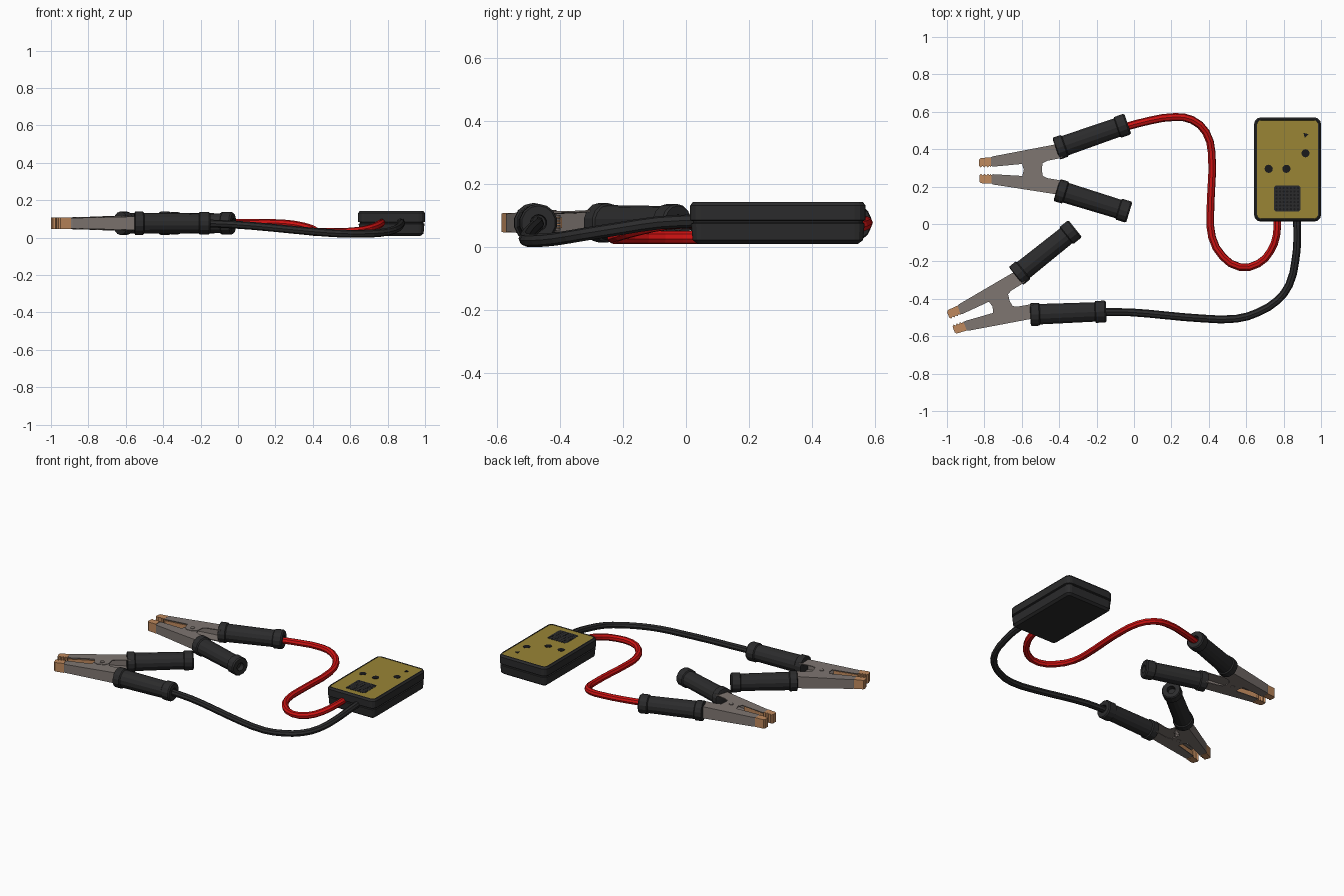
import bpy, bmesh, math
from mathutils import Matrix, Vector

if "Cube" in bpy.data.objects:
    bpy.data.objects.remove(bpy.data.objects["Cube"])


def mat(name, r, g, b):
    m = bpy.data.materials.new(name)
    m.diffuse_color = (r, g, b, 1)
    m.use_nodes = True
    m.node_tree.nodes["Principled BSDF"].inputs["Base Color"].default_value = m.diffuse_color
    return m


BLACK = mat("black rubber", 0.024, 0.024, 0.025)
DARK = mat("dark hole", 0.010, 0.010, 0.011)
RED = mat("red cable", 0.62, 0.006, 0.006)
METAL = mat("grey steel", 0.21, 0.18, 0.165)
COPPER = mat("copper", 0.52, 0.25, 0.11)
GOLD = mat("ochre panel", 0.32, 0.235, 0.036)
ZC = 0.077   # height of the clamp centre plane


def finish(bm, name, material, matrix=None, smooth=False):
    if matrix is not None:
        bm.transform(matrix)
    bmesh.ops.recalc_face_normals(bm, faces=bm.faces)
    me = bpy.data.meshes.new(name)
    bm.to_mesh(me)
    bm.free()
    me.materials.append(material)
    ob = bpy.data.objects.new(name, me)
    bpy.context.collection.objects.link(ob)
    if smooth:
        bpy.ops.object.select_all(action='DESELECT')
        ob.select_set(True)
        bpy.context.view_layer.objects.active = ob
        bpy.ops.object.shade_smooth_by_angle(angle=math.radians(25))
    return ob


def loft(bm, rings, cap=True):
    """Skin a list of equally long closed rings."""
    vs = [[bm.verts.new(p) for p in ring] for ring in rings]
    n = len(vs[0])
    for a, b in zip(vs, vs[1:]):
        for i in range(n):
            bm.faces.new((a[i], a[(i + 1) % n], b[(i + 1) % n], b[i]))
    if cap:
        bm.faces.new(vs[0])
        bm.faces.new(vs[-1])


def slab(bm, pts, z0, z1, taper=0.0):
    """Extrude an outline between two heights, thinning toward the jaw tip."""
    loft(bm, [[(x, y, z * (1 + taper * x)) for x, y in pts] for z in (z0, z1)])


def lathe(bm, profile, sides):
    """Revolve (x, radius) pairs about the x axis."""
    loft(bm, [[(x, r * math.cos(a), r * math.sin(a))
               for a in (2 * math.pi * (i + 0.5) / sides for i in range(sides))]
              for x, r in profile])


def disc(bm, x, y, r, z0, z1, sides):
    slab(bm, [(x + r * math.cos(2 * math.pi * i / sides),
               y + r * math.sin(2 * math.pi * i / sides)) for i in range(sides)], z0, z1)


def rounded_rect(inset, z, rad=0.035, seg=3):
    x0, x1, y0, y1 = 0.642 + inset, 1.0 - inset, 0.013 + inset, 0.57 - inset
    r = max(rad - inset, 0.012)
    pts = []
    for cx, cy, start in ((x1 - r, y1 - r, 0), (x0 + r, y1 - r, 90),
                          (x0 + r, y0 + r, 180), (x1 - r, y0 + r, 270)):
        for k in range(seg + 1):
            a = math.radians(start + 90 * k / seg)
            pts.append((cx + r * math.cos(a), cy + r * math.sin(a), z))
    return pts


# --- control box: two shells with a seam groove and a recessed top ---
bm = bmesh.new()
loft(bm, [rounded_rect(i, z) for i, z in (
    (0.024, 0.010), (0.008, 0.022), (0.003, 0.074), (0.009, 0.077), (0.009, 0.082),
    (0.0, 0.085), (0.0, 0.131), (0.009, 0.143), (0.015, 0.143), (0.016, 0.139))])
finish(bm, "control_box", BLACK)

bm = bmesh.new()
loft(bm, [rounded_rect(0.016, 0.138), rounded_rect(0.016, 0.1415)])
finish(bm, "top_panel", GOLD)

# --- panel details: lamps, marker and speaker grille ---
bm = bmesh.new()
for x, y in ((0.72, 0.295), (0.815, 0.295), (0.917, 0.378)):
    disc(bm, x, y, 0.022, 0.140, 0.1435, 12)
slab(bm, [(0.905, 0.488), (0.933, 0.480), (0.914, 0.460)], 0.140, 0.1435)
finish(bm, "panel_buttons", DARK)

bm = bmesh.new()
slab(bm, [(0.757, 0.067), (0.882, 0.067), (0.890, 0.075), (0.890, 0.197),
          (0.882, 0.205), (0.757, 0.205), (0.749, 0.197), (0.749, 0.075)], 0.140, 0.1430)
finish(bm, "speaker_grille", BLACK)
bm = bmesh.new()
for i in range(7):
    for j in range(7):
        disc(bm, 0.762 + i * 0.0192, 0.079 + j * 0.019, 0.0065, 0.142, 0.1436, 6)
finish(bm, "grille_holes", DARK)


# --- spring clamps ---
def clamp_half(tag, place, s):
    half = 0.036 if s > 0 else 0.033
    place = place @ Matrix.Diagonal((1, s, 1, 1))
    # steel channel: two side plates with pivot ears, plus the outer wall
    bm = bmesh.new()
    plate = [(-0.272, 0.062), (-0.225, 0.069), (-0.215, 0.075), (0.16, 0.140), (0.16, 0.062),
             (0.075, 0.046), (0.052, 0.034), (0.045, -0.015), (0.022, -0.034),
             (-0.022, -0.034), (-0.045, -0.015), (-0.058, 0.032), (-0.215, 0.020),
             (-0.225, 0.026), (-0.272, 0.026)]
    for z in (-half, half - 0.005):
        slab(bm, plate, z, z + 0.005, 0.7)
    wall = [(-0.272, 0.062), (-0.225, 0.069), (-0.215, 0.075), (0.16, 0.140),
            (0.16, 0.133), (-0.215, 0.068), (-0.225, 0.062), (-0.272, 0.055)]
    slab(bm, wall, -half + 0.001, half - 0.001, 0.7)
    finish(bm, tag + "_steel_arm", METAL, place)

    # copper toothed tip and the conductor strip behind it
    bm = bmesh.new()
    teeth = [(-0.287 + k * 0.009, 0.017 if k % 2 else 0.026) for k in range(8)]
    slab(bm, teeth + [(-0.222, 0.071), (-0.279, 0.067), (-0.287, 0.058)], -0.037, 0.037, 0.7)
    slab(bm, [(-0.225, 0.030), (-0.06, 0.050), (-0.06, 0.056), (-0.225, 0.037)],
         -0.016, 0.016)
    finish(bm, tag + "_copper_jaw", COPPER, place)

    # rubber grip with a collar at each end and a hollow rear
    bm = bmesh.new()
    lathe(bm, [(0, 0.052), (0.004, 0.063), (0.046, 0.063), (0.052, 0.056), (0.345, 0.053),
               (0.350, 0.060), (0.398, 0.060), (0.406, 0.054), (0.406, 0.026),
               (0.375, 0.024)], 14)
    start, end = Vector((0.125, 0.110, 0)), Vector((0.515, 0.238, 0))
    d = end - start
    grip = Matrix.Translation(start) @ Matrix.Rotation(math.atan2(d.y, d.x), 4, 'Z')
    finish(bm, tag + "_grip", BLACK, place @ grip, True)


def clamp(tag, x, y, angle):
    place = Matrix.Translation((x, y, ZC)) @ Matrix.Rotation(math.radians(angle), 4, 'Z')
    for side, s in (("left", 1), ("right", -1)):
        clamp_half(tag + "_" + side, place, s)
    # pivot pin and coil spring
    bm = bmesh.new()
    disc(bm, 0, 0, 0.014, -0.040, 0.040, 10)
    for k in range(5):
        z = -0.025 + k * 0.0105
        disc(bm, 0, 0, 0.027, z, z + 0.008, 12)
    finish(bm, tag + "_pivot_spring", METAL, place)


clamp("red_clamp", -0.54, 0.29, 1.0)
clamp("black_clamp", -0.71, -0.425, 20.5)


# --- cables ---
def cable(name, pts, radius, material):
    cu = bpy.data.curves.new(name, 'CURVE')
    cu.dimensions = '3D'
    cu.resolution_u = 2
    cu.bevel_depth = radius
    cu.bevel_resolution = 2
    cu.use_fill_caps = True
    sp = cu.splines.new('BEZIER')
    sp.bezier_points.add(len(pts) - 1)
    for bp, p in zip(sp.bezier_points, pts):
        bp.co = p
        bp.handle_left_type = bp.handle_right_type = 'AUTO'
    sp.use_smooth = False
    cu.materials.append(material)
    ob = bpy.data.objects.new(name, cu)
    bpy.context.collection.objects.link(ob)
    bpy.ops.object.select_all(action='DESELECT')
    ob.select_set(True)
    bpy.context.view_layer.objects.active = ob
    bpy.ops.object.convert(target='MESH')


cable("red_cable", [
    (-0.06, 0.515, 0.077), (0.085, 0.553, 0.078), (0.22, 0.572, 0.077), (0.31, 0.557, 0.068),
    (0.385, 0.49, 0.050), (0.415, 0.385, 0.036), (0.414, 0.20, 0.032), (0.408, 0.05, 0.030),
    (0.417, -0.07, 0.030), (0.475, -0.175, 0.030), (0.565, -0.23, 0.031),
    (0.665, -0.212, 0.040), (0.73, -0.145, 0.058), (0.762, -0.06, 0.075),
    (0.767, 0.04, 0.080)], 0.021, RED)
cable("black_cable", [
    (-0.20, -0.472, 0.077), (-0.02, -0.472, 0.070), (0.165, -0.488, 0.055),
    (0.38, -0.506, 0.034), (0.55, -0.506, 0.022), (0.665, -0.472, 0.021),
    (0.765, -0.41, 0.026), (0.83, -0.325, 0.040), (0.862, -0.20, 0.060),
    (0.873, -0.085, 0.077), (0.870, 0.04, 0.083)], 0.021, BLACK)
